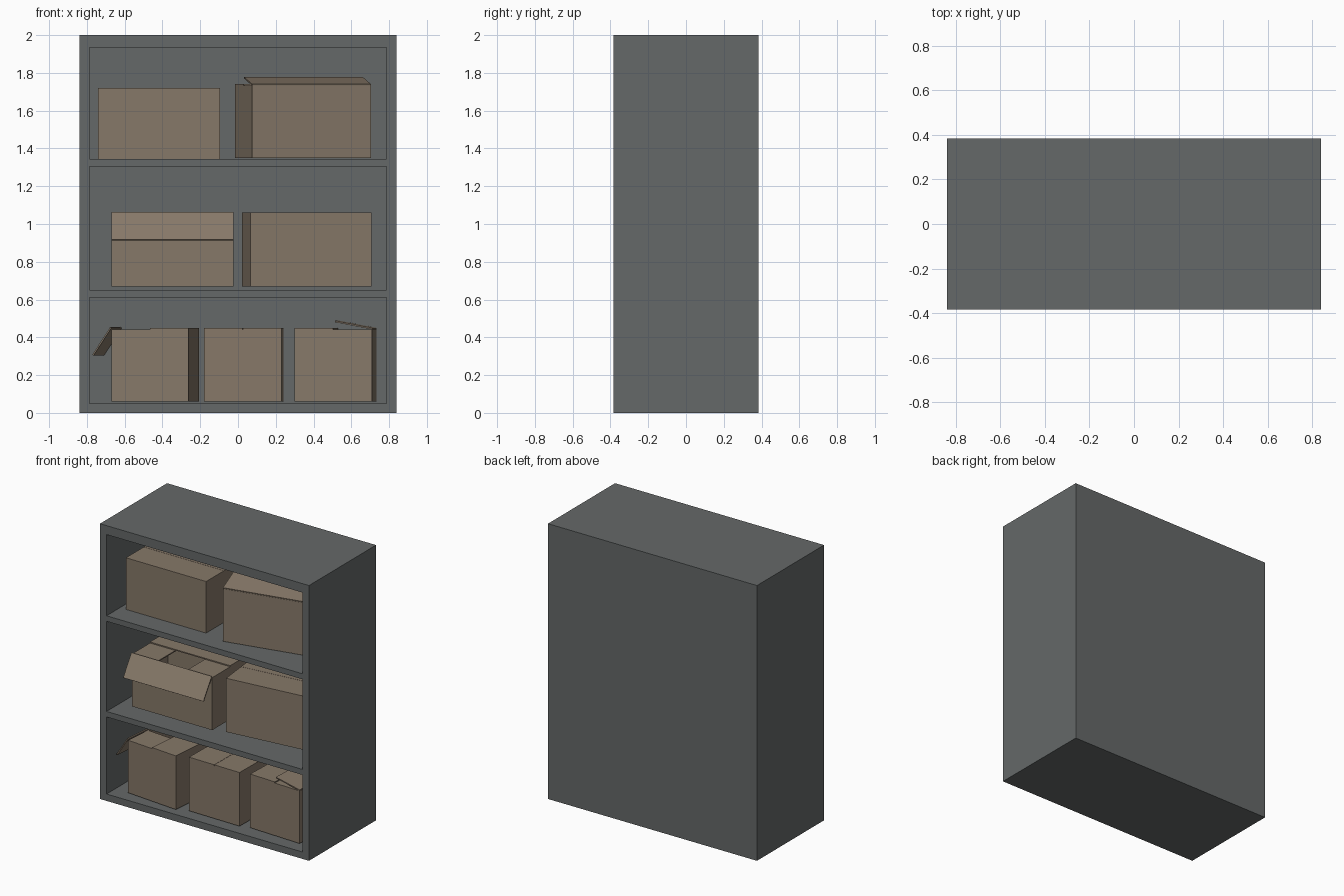
import bpy, bmesh
from math import radians, pi
from mathutils import Matrix, Vector

if "Cube" in bpy.data.objects:
    bpy.data.objects.remove(bpy.data.objects["Cube"])

L, W, H, T = 0.645, 0.41, 0.39, 0.008   # carton length, width, height, board thickness


def material(name, rgb):
    m = bpy.data.materials.new(name)
    m.diffuse_color = (*rgb, 1)
    m.use_nodes = True
    m.node_tree.nodes["Principled BSDF"].inputs["Base Color"].default_value = m.diffuse_color
    return m


grey = material("slate_grey", (0.13, 0.14, 0.14))
brown = material("cardboard", (0.24, 0.19, 0.14))


def add_block(bm, lo, hi, matrix=Matrix()):
    lo, hi = Vector(lo), Vector(hi)
    local = Matrix.Translation((lo + hi) / 2) @ Matrix.Diagonal((*(hi - lo), 1))
    bmesh.ops.create_cube(bm, size=1, matrix=matrix @ local)


def finish(bm, name, mat=None):
    me = bpy.data.meshes.new(name)
    bm.to_mesh(me)
    bm.free()
    ob = bpy.data.objects.new(name, me)
    bpy.context.collection.objects.link(ob)
    if mat:
        me.materials.append(mat)
    return ob


# Cabinet: solid block with three compartments cut from the front
bm = bmesh.new()
add_block(bm, (-0.84, -0.385, 0), (0.84, 0.385, 2))
cabinet = finish(bm, "shelf_cabinet", grey)
bm = bmesh.new()
for z0, z1 in ((0.05, 0.61), (0.65, 1.305), (1.345, 1.935)):
    add_block(bm, (-0.787, -0.5, z0), (0.787, 0.345, z1))
cutter = finish(bm, "compartment_cutter")
cutter.hide_render = True
mod = cabinet.modifiers.new("compartments", 'BOOLEAN')
mod.object = cutter
mod.solver = 'EXACT'
bpy.context.view_layer.objects.active = cabinet
bpy.ops.object.modifier_apply(modifier=mod.name)
bpy.data.objects.remove(cutter)


def carton(name, corner, turn, end_on=False, front=(0, W / 2 - 0.001), back=(0, W / 2 - 0.001)):
    """Carton placed by its front left bottom corner; long flaps are (angle, length)."""
    bm = bmesh.new()
    x, y = L / 2, W / 2
    # Base, long walls and short walls
    add_block(bm, (-x, -y, 0), (x, y, T))
    for s in (-1, 1):
        add_block(bm, (-x, min(s * y, s * (y - T)), T), (x, max(s * y, s * (y - T)), H - T))
        add_block(bm, (min(s * x, s * (x - T)), -y + T, T),
                  (max(s * x, s * (x - T)), y - T, H - T))

    # Flaps hinge on the top edges and reach inwards when closed
    def flap(span, reach, length, angle, z, spin):
        m = (Matrix.Rotation(spin, 4, 'Z') @ Matrix.Translation((0, -reach, z))
             @ Matrix.Rotation(radians(angle), 4, 'X'))
        add_block(bm, (-span / 2, 0, -T), (span / 2, length, 0), m)

    flap(L, y, front[1], front[0], H, 0)
    flap(L, y, back[1], back[0], H, pi)
    for spin in (pi / 2, -pi / 2):
        flap(W - 2 * T, x - T, 0.195, 0, H - T, spin)

    ob = finish(bm, name, brown)
    w, d = (W, L) if end_on else (L, W)
    r = Matrix.Rotation(radians(turn), 4, 'Z')
    ob.location = Vector(corner) + r @ Vector((w / 2, d / 2, 0))
    ob.rotation_euler.z = radians(turn + (90 if end_on else 0))


RAISED, HANGING = (11, 0.2), (237, 0.175)

# Top shelf
carton("top_left_carton", (-0.74, -0.23, 1.33), 0)
carton("top_right_carton", (0.075, -0.28, 1.35), 12.7, front=RAISED)
# Middle shelf
carton("middle_left_carton", (-0.67, -0.26, 0.67), 0, front=HANGING)
carton("middle_right_carton", (0.065, -0.23, 0.67), 6.3)
# Bottom shelf, cartons standing end on
carton("bottom_left_carton", (-0.67, -0.305, 0.06), -4.9, True, back=HANGING)
carton("bottom_middle_carton", (-0.18, -0.305, 0.06), -0.9, True)
carton("bottom_right_carton", (0.30, -0.29, 0.06), -2.2, True, front=RAISED)
